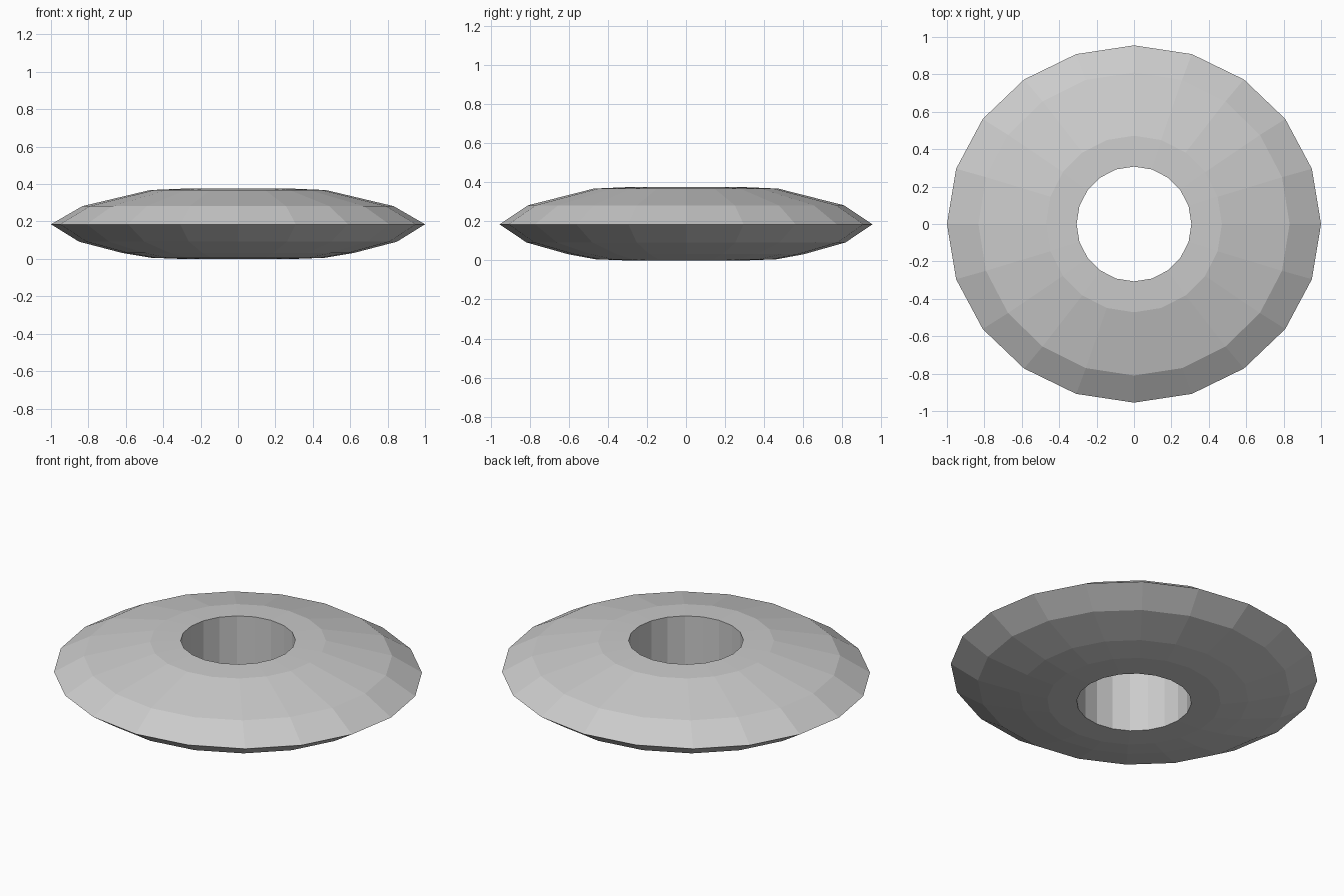
import bpy, bmesh
from math import cos, sin, tau

if "Cube" in bpy.data.objects:
    bpy.data.objects.remove(bpy.data.objects["Cube"])

SIDES = 20

# Closed cross-section: x radius, y radius, height (the rim is slightly oval)
PROFILE = [
    (0.307, 0.307, 0.375),   # top of the hole
    (0.47, 0.472, 0.368),
    (0.832, 0.81, 0.282),
    (1.0, 0.955, 0.185),     # sharp outer rim
    (0.85, 0.817, 0.092),
    (0.62, 0.605, 0.032),
    (0.465, 0.465, 0.006),
    (0.307, 0.307, 0.0),     # bottom of the hole
]

bm = bmesh.new()
rings = [[bm.verts.new((rx * cos(tau * i / SIDES), ry * sin(tau * i / SIDES), z))
          for i in range(SIDES)] for rx, ry, z in PROFILE]

# Bridge neighbouring rings, wrapping round through the hole wall
for k, upper in enumerate(rings):
    lower = rings[(k + 1) % len(rings)]
    for i in range(SIDES):
        j = (i + 1) % SIDES
        bm.faces.new((upper[i], lower[i], lower[j], upper[j]))
bmesh.ops.recalc_face_normals(bm, faces=bm.faces)

mesh = bpy.data.meshes.new("faceted_ring")
bm.to_mesh(mesh)
bm.free()
ring = bpy.data.objects.new("faceted_ring", mesh)
bpy.context.collection.objects.link(ring)
